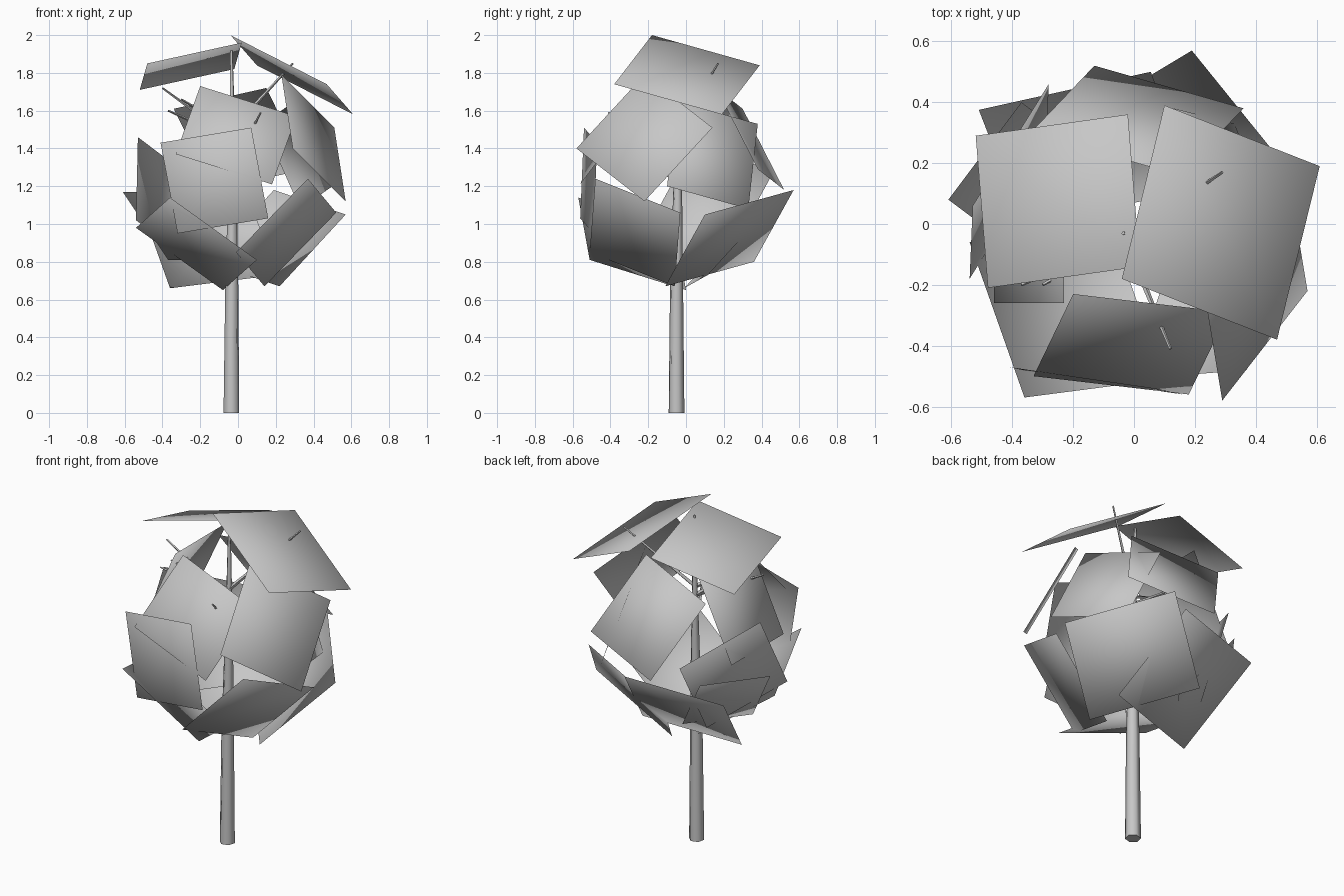
import bpy, math
from mathutils import Vector

if "Cube" in bpy.data.objects:
    bpy.data.objects.remove(bpy.data.objects["Cube"])

grey = bpy.data.materials.new("plain grey")
grey.diffuse_color = (0.57, 0.57, 0.57, 1)
grey.use_nodes = True
grey.node_tree.nodes["Principled BSDF"].inputs["Base Color"].default_value = grey.diffuse_color
CROWN = Vector((0, 0, 1.25))


def make(name, verts, faces, material=grey):
    me = bpy.data.meshes.new(name)
    me.from_pydata(verts, [], faces)
    me.materials.append(material)
    ob = bpy.data.objects.new(name, me)
    bpy.context.collection.objects.link(ob)
    return ob


def tube(name, path, sides):
    """Tapered stick through (point, radius) pairs, closed at both ends."""
    verts, faces = [], []
    axis = (Vector(path[-1][0]) - Vector(path[0][0])).normalized()
    rot = Vector((0, 0, 1)).rotation_difference(axis)
    for p, r in path:
        for i in range(sides):
            a = math.tau * i / sides + math.radians(15)
            verts.append(Vector(p) + rot @ Vector((r * math.cos(a), r * math.sin(a), 0)))
    for k in range(len(path) - 1):
        for i in range(sides):
            j = (i + 1) % sides
            faces.append((k * sides + i, k * sides + j, (k + 1) * sides + j, (k + 1) * sides + i))
    n = len(verts)
    faces += [tuple(reversed(range(sides))), tuple(range(n - sides, n))]
    ob = make(name, verts, faces)
    for p in ob.data.polygons:
        p.use_smooth = len(p.vertices) == 4
    ob.data.set_sharp_from_angle(angle=math.radians(65))


def leaf_card(name, corners):
    """Single square leaf plane, facing outward, shaded like a ball."""
    a, b, c = (Vector(p) for p in corners)
    pts = [a, b, c, a + c - b]
    mid = (a + c) / 2
    if (b - a).cross(c - b).dot(mid - CROWN) < 0:
        pts.reverse()
    ob = make(name, pts, [(0, 1, 2, 3)])
    ob.data.polygons[0].use_smooth = True
    ob.data.normals_split_custom_set_from_vertices([(p - CROWN).normalized() for p in pts])


# trunk
tube("trunk", [((-.035, -.05, 0), .043), ((-.033, -.05, .65), .036), ((-.03, -.045, 1.1), .026),
               ((-.03, -.04, 1.5), .016), ((-.035, -.03, 1.93), .006)], 6)

# branches, from trunk height to tip
for i, (h, tip) in enumerate([(1.5, (.29, .17, 1.85)), (1.45, (-.4, -.1, 1.72)), (1.3, (.12, -.41, 1.59)),
                              (1.45, (-.37, -.2, 1.6)), (1.5, (-.3, -.2, 1.66))]):
    tube(f"branch_{i}", [((-.03, -.045, h), .012), (tip, .005)], 4)

# leaf planes: three corners each, the fourth follows
cards = [
    ((-.48, -.21, 1.85), (-.52, .29, 1.71), (-.02, .36, 1.82)),   # top left
    ((-.04, -.18, 2.0), (.10, .39, 1.84), (.61, .19, 1.58)),      # top right
    ((-.41, -.47, 1.43), (.07, -.54, 1.51), (.16, -.56, 1.03)),   # front
    ((-.36, -.57, 1.14), (.10, -.51, .81), (-.08, .0, .65)),      # front lower left
    ((.37, -.48, 1.24), (.52, -.03, 1.06), (.14, -.06, .67)),     # front lower right
    ((.29, -.58, 1.40), (.57, -.22, 1.12), (.51, .14, 1.51)),     # right
    ((.57, .10, 1.05), (.19, .57, 1.18), (-.16, .36, .80)),       # back lower right
    ((.36, .38, 1.29), (-.13, .52, 1.18), (-.34, .30, 1.61)),     # back upper
    ((-.28, .46, 1.27), (-.53, .06, 1.46), (-.54, -.18, 1.02)),   # left
    ((-.51, .375, 1.08), (-.36, -.01, .66), (.205, .115, .73)),   # back bottom
    ((-.37, .40, 1.17), (-.61, .08, 1.17), (-.37, -.10, .81)),    # back lower left
    ((-.33, -.50, 1.37), (-.20, -.23, 1.73), (.31, -.29, 1.57)),  # front upper
    ((.50, -.10, 1.20), (.33, .33, 1.08), (.13, .38, 1.53)),      # back right upper
    ((-.46, .23, 1.25), (-.46, -.26, 1.25), (-.23, -.26, 1.74)),  # left upper
]
for i, c in enumerate(cards):
    leaf_card(f"leaf_plane_{i}", c)
